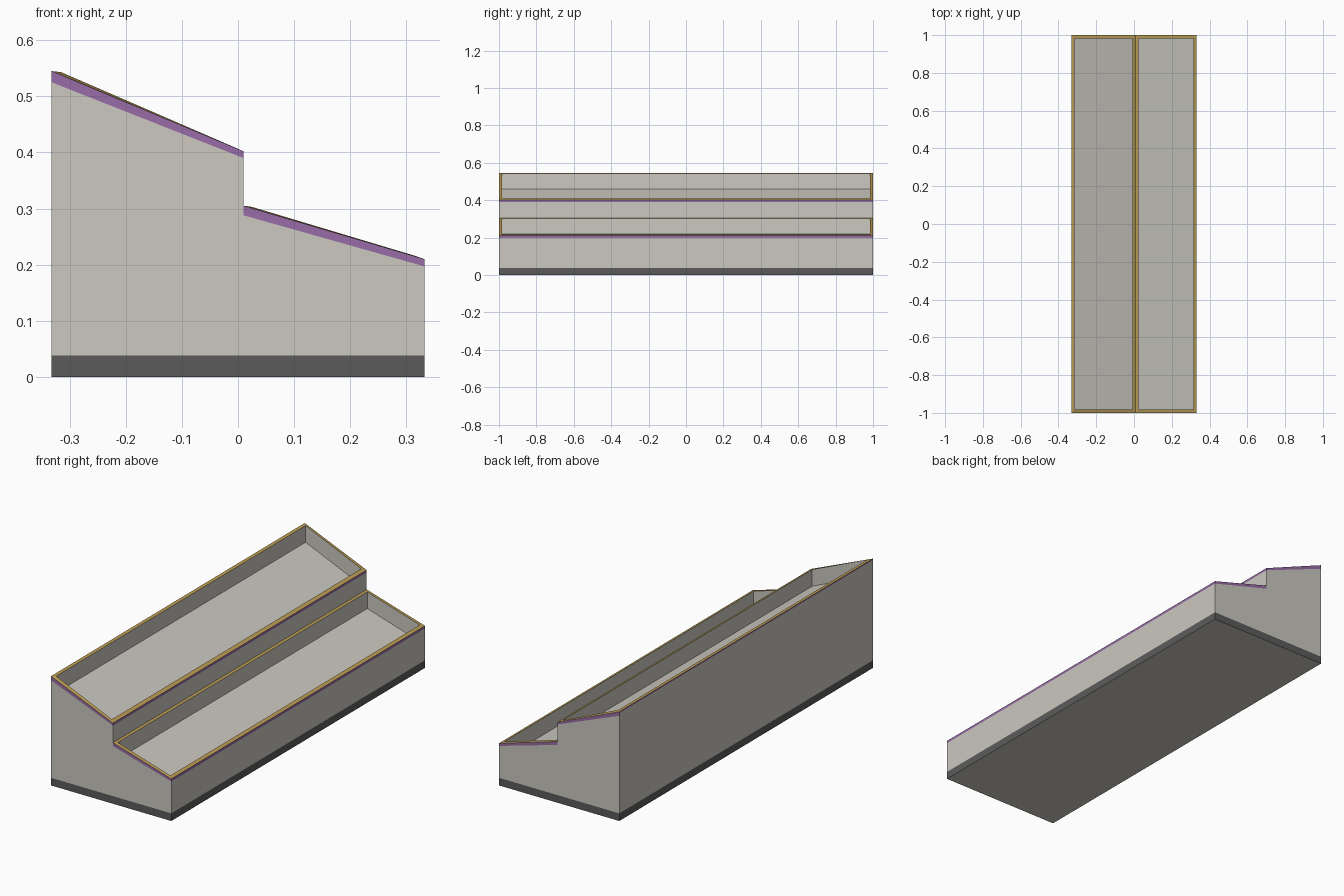
import bpy
from mathutils import Vector

if "Cube" in bpy.data.objects:
    bpy.data.objects.remove(bpy.data.objects["Cube"])


def material(name, rgb):
    m = bpy.data.materials.new(name)
    m.diffuse_color = (*rgb, 1)
    m.use_nodes = True
    m.node_tree.nodes["Principled BSDF"].inputs["Base Color"].default_value = m.diffuse_color
    return m


BODY = material("warm light grey", (0.60, 0.58, 0.53))
DARK = material("dark grey", (0.105, 0.105, 0.105))
TRIM = material("purple trim", (0.31, 0.15, 0.38))
GOLD = material("tan rim", (0.50, 0.34, 0.09))

HX, HY, STEP, BASE = 0.332, 1.0, 0.01, 0.038


def build(name, faces, mats):
    """faces: list of (points, outward direction, material slot)"""
    verts, polys = [], []
    for pts, out, slot in faces:
        p = [Vector(q) for q in pts]
        n = Vector((0, 0, 0))
        for a, b in zip(p, p[1:] + p[:1]):
            n += a.cross(b)
        if n.dot(Vector(out)) < 0:
            p.reverse()
        polys.append(list(range(len(verts), len(verts) + len(p))))
        verts += p
    me = bpy.data.meshes.new(name)
    me.from_pydata(verts, [], polys)
    for m in mats:
        me.materials.append(m)
    for poly, f in zip(me.polygons, faces):
        poly.material_index = f[2]
    ob = bpy.data.objects.new(name, me)
    bpy.context.collection.objects.link(ob)
    return ob


def ends(profile, slot=0):
    return [([(x, s * HY, z) for x, z in profile], (0, s, 0), slot) for s in (-1, 1)]


def span(a, b, out, slot=0, y=HY):
    """rectangle running the whole length between two profile points"""
    return ([(a[0], -y, a[1]), (a[0], y, a[1]), (b[0], y, b[1]), (b[0], -y, b[1])], out, slot)


# dark plinth band, with the underside in the body colour
build("plinth",
      ends([(-HX, 0), (HX, 0), (HX, BASE), (-HX, BASE)]) + [
          span((-HX, 0), (-HX, BASE), (-1, 0, 0)),
          span((HX, 0), (HX, BASE), (1, 0, 0)),
          span((-HX, 0), (HX, 0), (0, 0, -1), 1)],
      [DARK, BODY])

# stepped cabinet sides
build("cabinet_body",
      ends([(-HX, BASE), (HX, BASE), (HX, 0.197), (STEP, 0.288),
            (STEP, 0.390), (-HX, 0.525)]) + [
          span((-HX, BASE), (-HX, 0.538), (-1, 0, 0)),
          span((HX, BASE), (HX, 0.197), (1, 0, 0)),
          span((STEP, 0.305), (STEP, 0.390), (1, 0, 0))],
      [BODY])

# purple trim below the rims
build("edge_trim",
      ends([(-HX, 0.525), (STEP, 0.390), (STEP, 0.402), (-HX, 0.545)]) +
      ends([(STEP, 0.288), (HX, 0.197), (HX, 0.210), (STEP, 0.305)]) + [
          span((-HX, 0.538), (-HX, 0.545), (-1, 0, 0)),
          span((STEP, 0.390), (STEP, 0.402), (1, 0, 0)),
          span((HX, 0.197), (HX, 0.210), (1, 0, 0))],
      [TRIM])


def tray(name, back, front, inner_back, inner_front, depth):
    """sloping rim around a sunken, sloping floor"""
    iy = HY - 0.017

    def ring(a, b, y, dz=0):
        return [(a[0], -y, a[1] - dz), (b[0], -y, b[1] - dz),
                (b[0], y, b[1] - dz), (a[0], y, a[1] - dz)]

    outer = ring(back, front, HY)
    inner = ring(inner_back, inner_front, iy)
    floor = ring(inner_back, inner_front, iy, depth)
    inward = [(0, 1, 0), (-1, 0, 0), (0, -1, 0), (1, 0, 0)]
    rim, well = [], [(floor, (0, 0, 1), 0)]
    for i in range(4):
        j = (i + 1) % 4
        rim.append(([outer[i], outer[j], inner[j], inner[i]], (0, 0, 1), 0))
        well.append(([inner[i], inner[j], floor[j], floor[i]], inward[i], 0))
    build(name + "_rim", rim, [GOLD])
    build(name + "_well", well, [BODY])


tray("upper_tray", (-HX, 0.545), (STEP, 0.402), (-0.315, 0.543), (-0.008, 0.410), 0.083)
tray("lower_tray", (STEP, 0.305), (HX, 0.210), (0.025, 0.303), (0.315, 0.216), 0.083)
